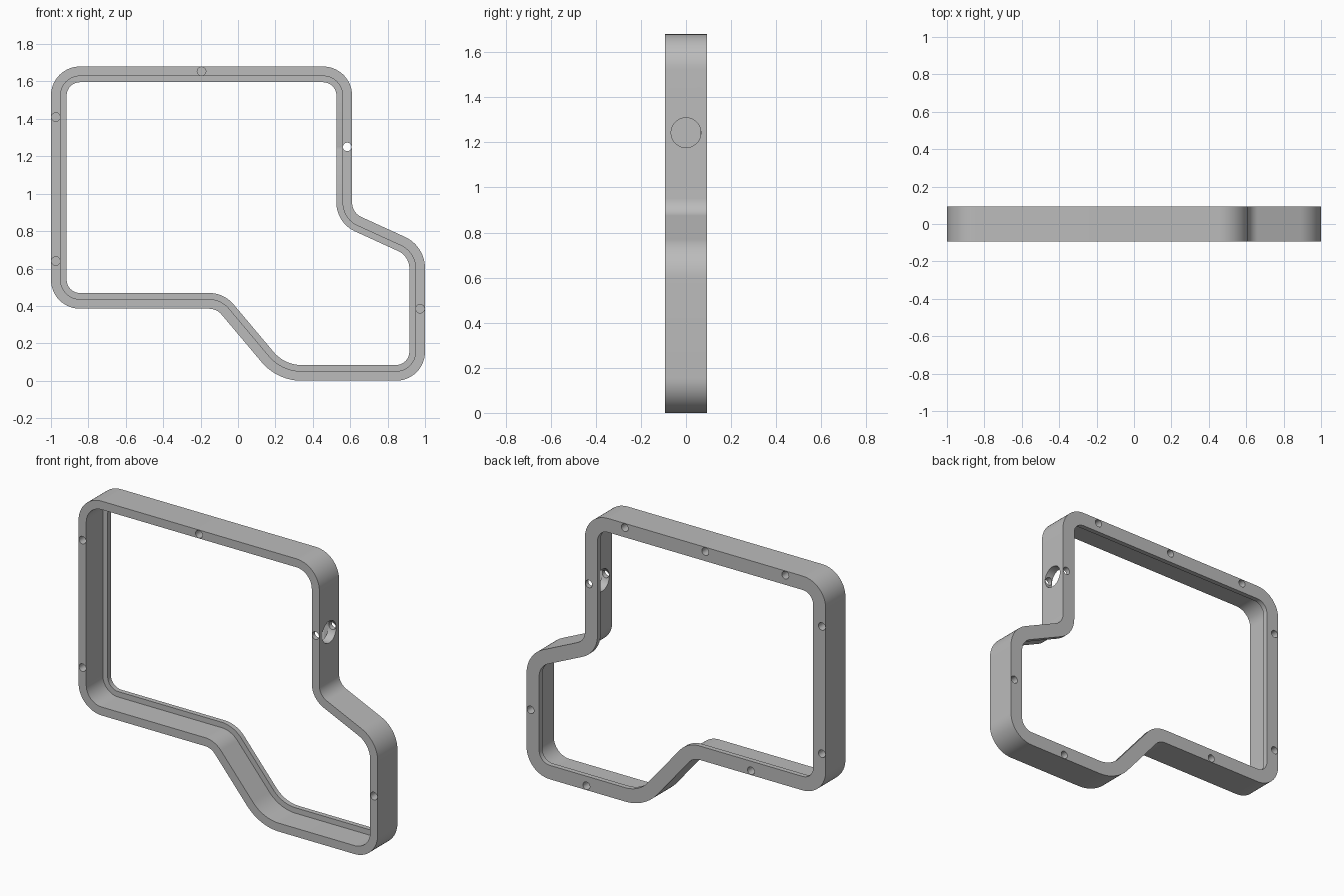
import bpy
import bmesh
from math import pi
from mathutils import Vector, Matrix

if "Cube" in bpy.data.objects:
    bpy.data.objects.remove(bpy.data.objects["Cube"], do_unlink=True)

HALF = 0.094          # half the depth of the frame
RIM = 0.051           # width of the front rim
FLANGE = 0.084        # width of the back flange
STEP = 0.064          # y where the back flange begins
ARC = 14              # segments per rounded corner

# Outer outline: x, z, corner radius, counter-clockwise seen from the front
CORNERS = [(-1, 0.385, 0.155), (-0.114, 0.385, 0.088), (0.21, 0, 0.28),
           (1, 0, 0.155), (1, 0.72, 0.185), (0.61, 0.898, 0.085),
           (0.61, 1.68, 0.155), (-1, 1.68, 0.155)]


def rounded_outline():
    """Points of the outer outline, each with its inward normal."""
    result = []
    for i, (x, z, r) in enumerate(CORNERS):
        p = Vector((x, z))
        u = (Vector(CORNERS[i - 1][:2]) - p).normalized()
        v = (Vector(CORNERS[(i + 1) % len(CORNERS)][:2]) - p).normalized()
        half_cos = (u + v).length / 2
        half_sin = (u - v).length / 2
        centre = p + (u + v).normalized() * (r / half_sin)
        reach = r * half_cos / half_sin
        n0 = (centre - p - u * reach).normalized()
        n1 = (centre - p - v * reach).normalized()
        side = 1 if v.x * u.y - v.y * u.x > 0 else -1
        for k in range(ARC + 1):
            n = n0.slerp(n1, k / ARC)
            result.append((centre - n * r, n * side))
    return result


def make_object(name, bm):
    bmesh.ops.recalc_face_normals(bm, faces=bm.faces)
    mesh = bpy.data.meshes.new(name)
    bm.to_mesh(mesh)
    bm.free()
    obj = bpy.data.objects.new(name, mesh)
    bpy.context.collection.objects.link(obj)
    return obj


def add_cylinder(bm, centre, radius, length, axis, sides=32):
    turn = Matrix.Rotation(pi / 2, 4, axis)
    bmesh.ops.create_cone(bm, cap_ends=True, segments=sides, radius1=radius,
                          radius2=radius, depth=length,
                          matrix=Matrix.Translation(centre) @ turn)


def cut(target, cutter):
    cutter.hide_render = True
    mod = target.modifiers.new(cutter.name, 'BOOLEAN')
    mod.operation = 'DIFFERENCE'
    mod.solver = 'EXACT'
    mod.object = cutter
    bpy.context.view_layer.objects.active = target
    bpy.ops.object.modifier_apply(modifier=mod.name)
    bpy.data.objects.remove(cutter, do_unlink=True)


# Frame: stepped section swept around the outline
section = [(0, -HALF), (RIM, -HALF), (RIM, STEP),
           (FLANGE, STEP), (FLANGE, HALF), (0, HALF)]
bm = bmesh.new()
rings = []
for p, n in rounded_outline():
    ring = []
    for inset, y in section:
        q = p + n * inset
        ring.append(bm.verts.new((q.x, y, q.y)))
    rings.append(ring)
for i, ring in enumerate(rings):
    last = rings[i - 1]
    for j in range(len(section)):
        bm.faces.new((last[j - 1], last[j], ring[j], ring[j - 1]))
frame = make_object("gasket_frame", bm)

# Screw holes: shared by both faces, then those only in the back
EDGE = 0.026
both = [(-1 + EDGE, 1.41), (-1 + EDGE, 0.64), (-0.195, 1.68 - EDGE),
        (0.61 - EDGE, 1.25), (1 - EDGE, 0.385)]
back_only = [(0.344, 1.68 - EDGE), (-0.73, 1.68 - EDGE),
             (0.6, EDGE), (-0.5, 0.385 + EDGE)]
bm = bmesh.new()
for x, z in both:
    add_cylinder(bm, (x, -HALF, z), 0.023, 0.12, 'X')
for x, z in both + back_only:
    add_cylinder(bm, (x, HALF, z), 0.023, 0.12, 'X')
cut(frame, make_object("screw_hole_cutter", bm))

# Round port through the upper right wall
bm = bmesh.new()
add_cylinder(bm, (0.57, 0, 1.243), 0.066, 0.3, 'Y', 48)
cut(frame, make_object("side_port_cutter", bm))

# Single grey finish
grey = bpy.data.materials.new("plain_grey")
grey.use_nodes = True
colour = (0.5, 0.5, 0.5, 1)
grey.diffuse_color = colour
grey.node_tree.nodes["Principled BSDF"].inputs["Base Color"].default_value = colour
frame.data.materials.clear()
frame.data.materials.append(grey)

bpy.ops.object.select_all(action='DESELECT')
frame.select_set(True)
bpy.context.view_layer.objects.active = frame
bpy.ops.object.shade_smooth_by_angle(angle=pi / 6)
